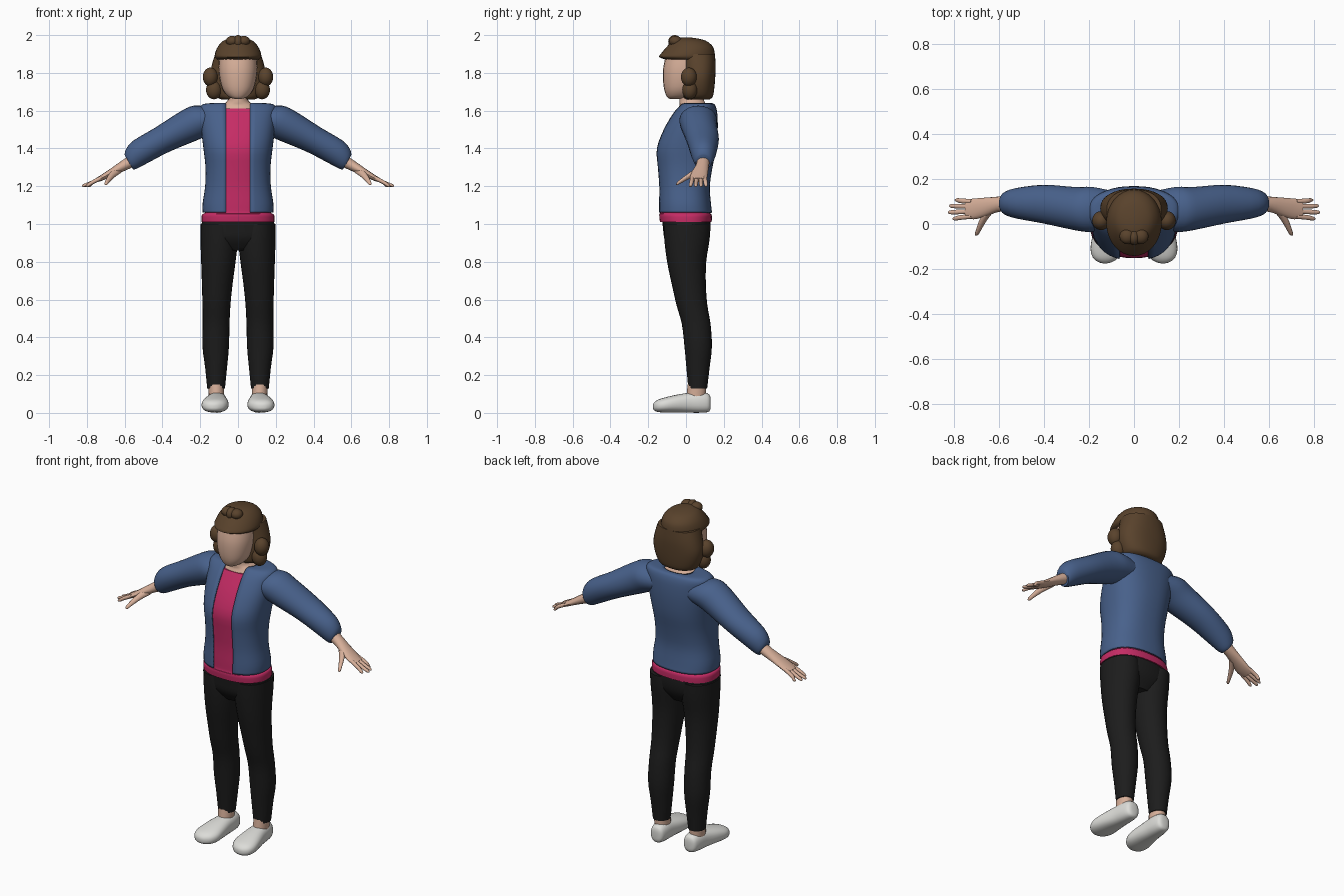
import bpy, bmesh, math
from mathutils import Vector

cube = bpy.data.objects.get("Cube")
if cube:
    bpy.data.objects.remove(cube, do_unlink=True)


def material(name, rgb):
    m = bpy.data.materials.new(name)
    m.use_nodes = True
    m.diffuse_color = (*rgb, 1)
    bsdf = next(n for n in m.node_tree.nodes if n.type == 'BSDF_PRINCIPLED')
    bsdf.inputs["Base Color"].default_value = (*rgb, 1)
    bsdf.inputs["Roughness"].default_value = 0.8
    return m


DENIM = material("denim blue", (0.065, 0.12, 0.26))
PINK = material("raspberry pink", (0.56, 0.025, 0.13))
BLACK = material("soft black", (0.012, 0.012, 0.012))
HAIR = material("brown hair", (0.10, 0.055, 0.025))
SKIN = material("skin", (0.68, 0.43, 0.32))
WHITE = material("shoe white", (0.72, 0.72, 0.69))
X, Y, Z = Vector((1, 0, 0)), Vector((0, 1, 0)), Vector((0, 0, 1))


def smooth_rings(rings, steps):
    """Catmull-Rom interpolation of (x, y, z, ru, rv) rings."""
    out, last = [], len(rings) - 1
    for i in range(last):
        p = [rings[max(0, min(last, i + k))] for k in (-1, 0, 1, 2)]
        for s in range(steps):
            t = s / steps
            out.append([b + 0.5 * t * (c - a + t * (2*a - 5*b + 4*c - d + t * (3*(b - c) + d - a)))
                        for a, b, c, d in zip(*p)])
    return out + [list(rings[-1])]


def finish(bm, name, mat, mirror):
    bmesh.ops.recalc_face_normals(bm, faces=bm.faces)
    me = bpy.data.meshes.new(name)
    bm.to_mesh(me)
    bm.free()
    me.materials.append(mat)
    ob = bpy.data.objects.new(name, me)
    bpy.context.collection.objects.link(ob)
    if mirror:
        ob.modifiers.new("mirror", 'MIRROR').use_mirror_merge = False
    bpy.ops.object.select_all(action='DESELECT')
    bpy.context.view_layer.objects.active = ob
    ob.select_set(True)
    bpy.ops.object.shade_smooth_by_angle(angle=math.radians(50))
    return ob


def loft(name, mat, rings, u=X, v=Y, n=24, power=2, steps=3, gap=0, mirror=False):
    """Skin rounded rings; gap leaves a front opening of that half width."""
    bm = bmesh.new()
    rows = []
    for x, y, z, ru, rv in smooth_rings(rings, steps):
        ru, rv = max(ru, 0.001), max(rv, 0.001)
        start = math.asin(min(0.95, (gap / ru) ** (power / 2))) if gap else 0
        row = []
        for k in range(n):
            a = start + (2 * math.pi - 2 * start) * k / (n - 1 if gap else n)
            s, c = math.sin(a), -math.cos(a)
            s = math.copysign(abs(s) ** (2 / power), s)
            c = math.copysign(abs(c) ** (2 / power), c)
            row.append(bm.verts.new(Vector((x, y, z)) + u * ru * s + v * rv * c))
        rows.append(row)
    for lo, hi in zip(rows, rows[1:]):
        for k in range(n - 1 if gap else n):
            j = (k + 1) % n
            bm.faces.new((lo[k], lo[j], hi[j], hi[k]))
    if not gap:
        bm.faces.new(rows[0])
        bm.faces.new(rows[-1])
    return finish(bm, name, mat, mirror)


def ball(name, mat, centre, size, mirror=False):
    bm = bmesh.new()
    bmesh.ops.create_uvsphere(bm, u_segments=24, v_segments=16, radius=1)
    for vert in bm.verts:
        vert.co = Vector(centre) + Vector([a * b for a, b in zip(vert.co, size)])
    return finish(bm, name, mat, mirror)


def level(z, rx, front, back, x=0):
    """Horizontal ring from its height, half width and y extent."""
    return (x, (front + back) / 2, z, rx, (back - front) / 2)


# Open jacket and the shirt inside it
torso = [(1.06, .187, -.147, .138), (1.11, .187, -.147, .132), (1.2, .174, -.147, .126),
         (1.3, .172, -.155, .14), (1.4, .183, -.16, .16), (1.5, .195, -.122, .168),
         (1.58, .2, -.075, .166), (1.62, .2, -.042, .158), (1.638, .17, -.02, .145),
         (1.64, .085, -.005, .12)]
jacket = loft("jacket_body", DENIM, [level(*t) for t in torso], n=41, power=2.4, gap=0.065)
thick = jacket.modifiers.new("cloth thickness", 'SOLIDIFY')
thick.thickness, thick.offset = 0.008, -1
shirt = [level(1.01, .193, -.138, .136), level(1.05, .191, -.142, .136)]
shirt += [level(z, w - .014, f + .01, b - .014) for z, w, f, b in torso[:7]]
shirt.append(level(1.612, .15, -.045, .13))
loft("shirt", PINK, shirt, n=40, power=2.4)

# Sleeves
sleeve_up = Vector((0.5, 0, 0.86)).normalized()
loft("sleeve", DENIM, [(.11, .065, 1.555, .085, .075), (.19, .065, 1.55, .1, .088),
                       (.26, .068, 1.52, .096, .088), (.4, .088, 1.447, .086, .074),
                       (.52, .092, 1.38, .068, .07), (.565, .092, 1.343, .053, .058),
                       (.578, .092, 1.327, .042, .044)],
     u=Y, v=sleeve_up, mirror=True)

# Hands: wrist and palm, four fingers, thumb
loft("hand", SKIN, [(.54, .092, 1.345, .036, .034), (.6, .088, 1.312, .034, .028),
                    (.66, .075, 1.278, .042, .021), (.71, .067, 1.25, .046, .016),
                    (.745, .067, 1.233, .042, .012)],
     u=Y, v=sleeve_up, n=16, mirror=True)
for finger, (y0, y1, tip) in {"index": (.034, .024, .805), "middle": (.056, .052, .825),
                              "ring": (.078, .08, .82), "little": (.1, .106, .795)}.items():
    loft(finger + "_finger", SKIN,
         [(.72, y0, 1.246, .011, .011), (.77, (y0 + y1) / 2, 1.221, .011, .01),
          (tip - .01, y1, 1.204, .009, .008), (tip, y1, 1.199, .003, .003)],
         u=Y, v=sleeve_up, n=10, mirror=True)
loft("thumb", SKIN, [(.635, .065, 1.285, .022, .02), (.665, .025, 1.26, .018, .017),
                     (.685, -.015, 1.235, .013, .013), (.698, -.045, 1.215, .009, .009),
                     (.7, -.052, 1.21, .002, .002)], u=X, v=Z, n=12, mirror=True)

# Trousers
loft("trouser_hips", BLACK, [level(1.035, .186, -.128, .128), level(.98, .195, -.122, .13),
                             level(.92, .188, -.112, .118), level(.86, .09, -.07, .08)], power=2.3)
loft("trouser_leg", BLACK,
     [level(1.0, .094, -.118, .13, .105), level(.92, .099, -.115, .125, .1),
      level(.8, .091, -.1, .107, .104), level(.68, .081, -.075, .105, .11),
      level(.57, .074, -.05, .113, .114), level(.47, .071, -.022, .13, .116),
      level(.35, .07, -.008, .137, .118), level(.24, .058, .002, .125, .116),
      level(.13, .047, .012, .112, .116)], mirror=True)

# Ankles and rounded shoes
loft("ankle", SKIN, [level(.07, .04, .0, .105, .114), level(.15, .043, .009, .108, .116)],
     n=16, mirror=True)
loft("shoe", WHITE, [(.107, .131, .05, .012, .02), (.108, .122, .053, .037, .046),
                     (.11, .08, .056, .048, .055), (.113, .02, .054, .054, .053),
                     (.118, -.05, .049, .066, .047), (.122, -.11, .042, .071, .04),
                     (.126, -.15, .037, .056, .032), (.128, -.17, .034, .028, .019),
                     (.128, -.175, .033, .006, .006)],
     u=X, v=Z, power=2.4, mirror=True)

# Neck and plain face
loft("neck", SKIN, [level(1.59, .12, -.055, .11), level(1.625, .1, -.035, .11),
                    level(1.645, .062, -.035, .1), level(1.675, .05, -.035, .09),
                    level(1.74, .05, -.035, .09)])
loft("head", SKIN, [level(1.662, .012, -.085, -.03), level(1.672, .048, -.1, .02),
                    level(1.71, .08, -.115, .06), level(1.77, .097, -.122, .09),
                    level(1.83, .102, -.12, .1), level(1.9, .096, -.105, .1)], power=2.2)

# Bobbed hair: crown with fringe, back, side flips and top tufts
loft("hair_crown", HAIR, [level(1.872, .112, -.112, .14), level(1.884, .122, -.142, .152),
                          level(1.905, .121, -.13, .152), level(1.94, .106, -.1, .142),
                          level(1.97, .078, -.07, .105), level(1.984, .04, -.04, .05),
                          level(1.988, .005, -.01, .01)], n=32)
loft("hair_back", HAIR, [level(1.66, .09, -.005, .125), level(1.675, .118, -.018, .142),
                         level(1.72, .14, -.02, .15), level(1.78, .15, -.02, .155),
                         level(1.84, .139, -.022, .157), level(1.9, .121, -.03, .153)],
     n=32, power=2.3)
ball("hair_side_flip", HAIR, (.146, .015, 1.778), (.04, .042, .05), mirror=True)
ball("hair_side_lock", HAIR, (.127, .02, 1.71), (.042, .04, .05), mirror=True)
ball("hair_top_tuft", HAIR, (.03, -.055, 1.968), (.034, .034, .028), mirror=True)
ball("hair_front_tuft", HAIR, (0, -.06, 1.965), (.026, .034, .035))
